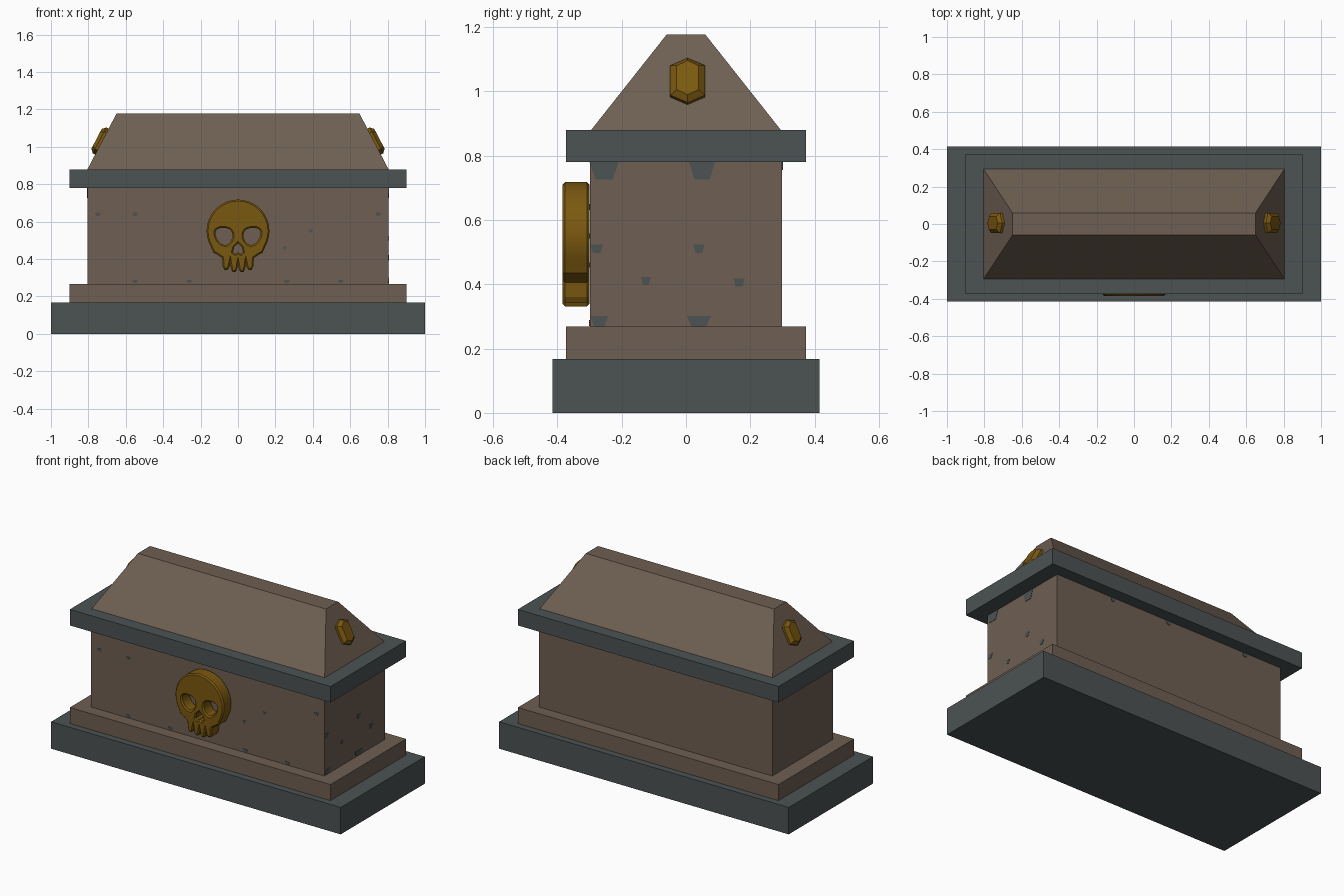
import bpy, bmesh, math
from mathutils import Vector, Matrix

cube = bpy.data.objects.get("Cube")
if cube:
    bpy.data.objects.remove(cube, do_unlink=True)


def material(name, color):
    m = bpy.data.materials.new(name)
    m.use_nodes = True
    m.diffuse_color = (*color, 1)
    bsdf = next(n for n in m.node_tree.nodes if n.type == 'BSDF_PRINCIPLED')
    bsdf.inputs["Base Color"].default_value = (*color, 1)
    return m


BROWN = material("brown stone", (0.156, 0.114, 0.084))
SLATE = material("slate", (0.072, 0.084, 0.084))
GOLD = material("old gold", (0.195, 0.098, 0.005))


def finish(name, bm, mat):
    bmesh.ops.recalc_face_normals(bm, faces=bm.faces)
    mesh = bpy.data.meshes.new(name)
    bm.to_mesh(mesh)
    bm.free()
    mesh.materials.append(mat)
    obj = bpy.data.objects.new(name, mesh)
    bpy.context.collection.objects.link(obj)
    return obj


def loft(name, rings, mat, matrix=Matrix()):
    """Closed solid through matching rings of points."""
    bm = bmesh.new()
    loops = [[bm.verts.new(matrix @ Vector(p)) for p in r] for r in rings]
    for a, b in zip(loops, loops[1:]):
        for i in range(len(a)):
            j = (i + 1) % len(a)
            bm.faces.new((a[i], a[j], b[j], b[i]))
    bm.faces.new(loops[0])
    bm.faces.new(loops[-1])
    return finish(name, bm, mat)


def rect(x, y, z):
    return [(-x, -y, z), (x, -y, z), (x, y, z), (-x, y, z)]


# Stacked stone blocks
for name, x, y, low, high, mat in (
        ("base_slab", 1.0, 0.415, 0, 0.168, SLATE),
        ("plinth", 0.9, 0.373, 0.168, 0.268, BROWN),
        ("tomb_body", 0.805, 0.299, 0.268, 0.78, BROWN),
        ("lid_slab", 0.9, 0.373, 0.78, 0.88, SLATE)):
    loft(name, [rect(x, y, low), rect(x, y, high)], mat)

# Hipped lid with a flat ridge
loft("lid_roof", [rect(0.805, 0.295, 0.88), rect(0.65, 0.06, 1.177)], BROWN)


# Cut gems on the sloping lid ends
def hexagon(w, tip, shoulder, h):
    return [(0, tip, h), (w, shoulder, h), (w, -shoulder, h),
            (0, -tip, h), (-w, -shoulder, h), (-w, shoulder, h)]


for side, name in ((1, "left_gem"), (-1, "right_gem")):
    up = Vector((-0.155 * side, 0, 0.297)).normalized()
    out = Vector((0.297 * side, 0, 0.155)).normalized()
    across = up.cross(out)
    m = Matrix((across, up, out)).transposed().to_4x4()
    m.translation = (0.728 * side, 0.005, 1.028)
    loft(name, [hexagon(0.054, 0.078, 0.052, -0.01), hexagon(0.054, 0.078, 0.052, 0.014),
                hexagon(0.034, 0.06, 0.042, 0.032)], GOLD, m)

# Skull plaque: outline with eye and nose openings, extruded and bevelled
half = [(0.168 * math.sin(a), 0.55 + 0.168 * math.cos(a))
        for a in (math.radians(d) for d in range(0, 121, 10))]
half += [(0.132, 0.435), (0.105, 0.42), (0.085, 0.405), (0.082, 0.36), (0.072, 0.342),
         (0.056, 0.342), (0.046, 0.358), (0.042, 0.376), (0.037, 0.345), (0.03, 0.331),
         (0.014, 0.331), (0.005, 0.343), (0, 0.37)]
outline = half + [(-x, z) for x, z in reversed(half[1:-1])]


def eye(side):
    pts = []
    for i in range(16):
        a = math.tau * i / 16
        pts.append((side * (0.075 + 0.046 * math.cos(a) + 0.006 * math.sin(a)),
                    0.527 + 0.046 * math.sin(a) + 0.006 * math.cos(2 * a)))
    return pts


nose = [(0, 0.484), (0.02, 0.465), (0.027, 0.437), (0.015, 0.428),
        (0, 0.436), (-0.015, 0.428), (-0.027, 0.437), (-0.02, 0.465)]

curve = bpy.data.curves.new("skull_plaque", 'CURVE')
curve.dimensions = '2D'
curve.fill_mode = 'BOTH'
curve.extrude = 0.034
curve.bevel_depth = 0.008
curve.bevel_resolution = 0
curve.offset = -0.008
for pts in (outline, eye(1), eye(-1), nose):
    spline = curve.splines.new('POLY')
    spline.points.add(len(pts) - 1)
    for p, (x, z) in zip(spline.points, pts):
        p.co = (x, z, 0, 1)
    spline.use_cyclic_u = True
curve.materials.append(GOLD)
skull = bpy.data.objects.new("skull_plaque", curve)
skull.rotation_euler.x = math.pi / 2
skull.location.y = -0.342
bpy.context.collection.objects.link(skull)
bpy.ops.object.select_all(action='DESELECT')
skull.select_set(True)
bpy.context.view_layer.objects.active = skull
bpy.ops.object.convert(target='MESH')
bpy.ops.object.shade_smooth_by_angle(angle=math.radians(25))


# Thin worn patches on the body walls: (along, height, width, tallness)
def patches(name, spots, place):
    bm = bmesh.new()
    for u, z, w, h in spots:
        made = bmesh.ops.create_cube(bm, size=1)
        for v in made["verts"]:
            x, y, t = v.co
            shrink = 0.6 if t < 0 else 1
            v.co = place(u + x * w * shrink, z + t * h, y * 0.004)
    finish(name, bm, SLATE)


end_spots = [(-0.255, 0.753, 0.09, 0.054), (0.05, 0.753, 0.08, 0.054),
             (-0.278, 0.511, 0.04, 0.026), (0.04, 0.511, 0.035, 0.026),
             (-0.125, 0.41, 0.03, 0.025), (0.165, 0.405, 0.035, 0.025),
             (-0.27, 0.285, 0.055, 0.032), (0.04, 0.285, 0.075, 0.032)]
wall_spots = [(s * x, z, 0.03, 0.018) for s in (-1, 1)
              for x, z in ((0.55, 0.28), (0.26, 0.28), (0.75, 0.64))]
wall_spots += [(0.25, 0.46, 0.02, 0.015), (0.39, 0.55, 0.02, 0.015), (-0.55, 0.64, 0.03, 0.018)]
patches("right_end_wear", end_spots, lambda u, z, d: (0.805 + d, u, z))
patches("left_end_wear", end_spots[:2], lambda u, z, d: (-0.805 + d, -u, z))
patches("front_wear", wall_spots, lambda u, z, d: (u, -0.299 + d, z))
patches("back_wear", [(x, 0.768, 0.04, 0.024) for x in (-0.55, 0, 0.4)],
        lambda u, z, d: (u, 0.299 + d, z))
